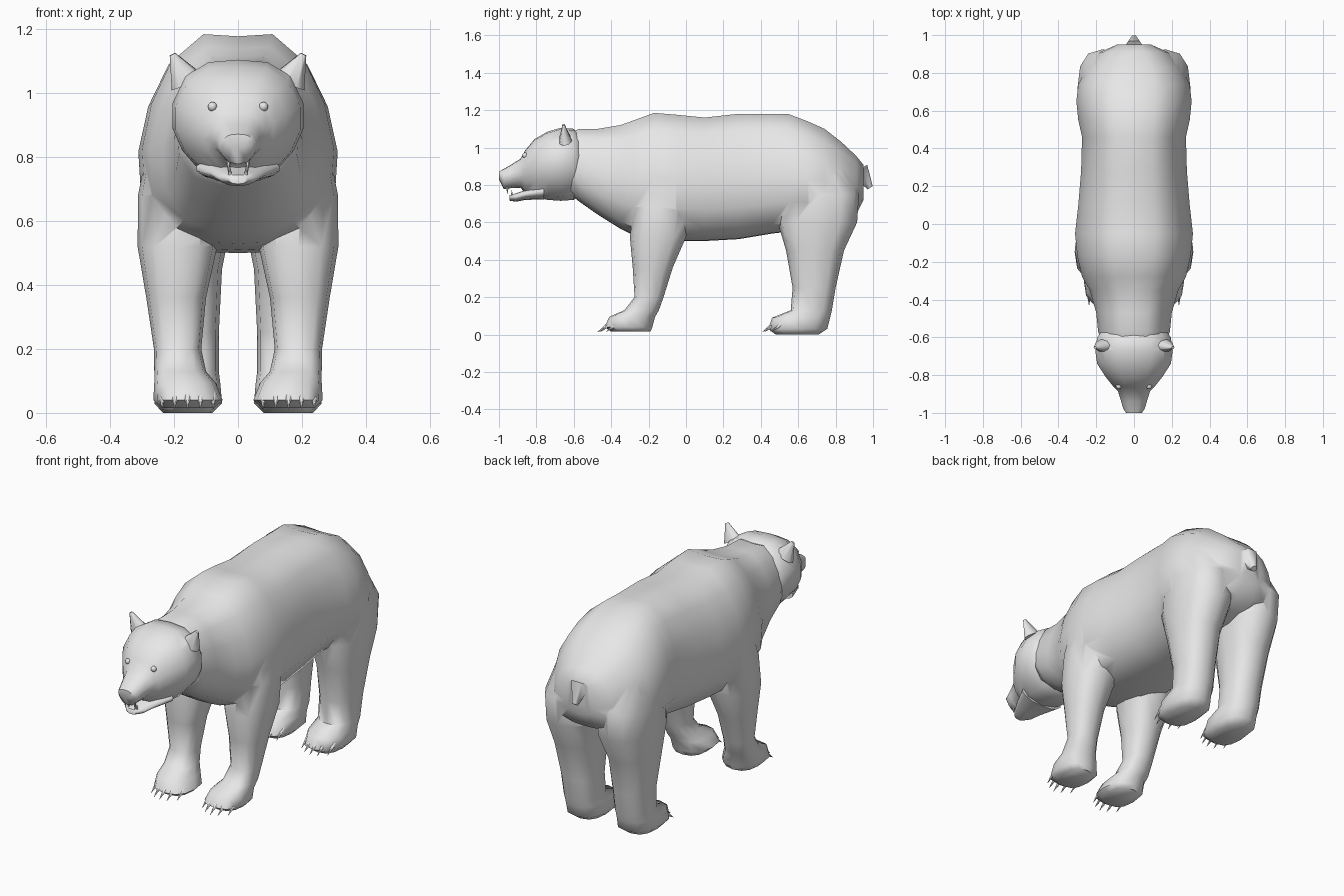
import bpy, bmesh, math
from mathutils import Vector

if "Cube" in bpy.data.objects:
    bpy.data.objects.remove(bpy.data.objects["Cube"])

fur = bpy.data.materials.new("grey_fur")
fur.diffuse_color = (0.8, 0.8, 0.8, 1)
fur.use_nodes = True
fur.node_tree.nodes["Principled BSDF"].inputs["Base Color"].default_value = fur.diffuse_color


def finish(bm, name):
    bmesh.ops.recalc_face_normals(bm, faces=bm.faces)
    me = bpy.data.meshes.new(name)
    bm.to_mesh(me)
    bm.free()
    me.materials.append(fur)
    ob = bpy.data.objects.new(name, me)
    bpy.context.collection.objects.link(ob)
    return ob


def loft(name, rings):
    """Skin a list of equal-length point rings and cap both ends."""
    bm = bmesh.new()
    vs = [[bm.verts.new(p) for p in r] for r in rings]
    n = len(vs[0])
    for a, b in zip(vs, vs[1:]):
        for i in range(n):
            j = (i + 1) % n
            bm.faces.new((a[i], a[j], b[j], b[i]))
    bm.faces.new(vs[0])
    bm.faces.new(vs[-1])
    return finish(bm, name)


def section_loft(name, half, stations):
    """Loft along y; half = (width, height) fractions, top to bottom."""
    full = half + [(-u, t) for u, t in half[-2:0:-1]]
    return loft(name, [[(u * w, y, zb + t * (zt - zb)) for u, t in full]
                       for y, w, zb, zt in stations])


def limb(name, side, levels, n=12):
    """Loft upward through rounded boxes (z, x0, x1, y0, y1)."""
    def p(c):
        return math.copysign(abs(c) ** 0.8, c)
    rings = []
    for z, x0, x1, y0, y1 in levels:
        ring = []
        for i in range(n):
            a = 2 * math.pi * i / n
            ring.append((side * ((x0 + x1) / 2 + (x1 - x0) / 2 * p(math.cos(a))),
                         (y0 + y1) / 2 + (y1 - y0) / 2 * p(math.sin(a)), z))
        rings.append(ring)
    return loft(name, rings)


def spike(name, a, b, r1, r2=0.001, n=6, flat=1.0):
    """Tapered cone from a to b, optionally thinned along y."""
    a, b = Vector(a), Vector(b)
    q = (b - a).to_track_quat('Z', 'Y')
    rings = []
    for c, r in ((a, r1), (b, r2)):
        ring = []
        for i in range(n):
            t = 2 * math.pi * i / n
            o = q @ Vector((r * math.cos(t), r * math.sin(t), 0))
            ring.append(c + Vector((o.x, o.y * flat, o.z)))
        rings.append(ring)
    return loft(name, rings)


def smooth(ob, angle=60):
    bpy.ops.object.select_all(action='DESELECT')
    ob.select_set(True)
    bpy.context.view_layer.objects.active = ob
    bpy.ops.object.shade_smooth_by_angle(angle=math.radians(angle))


def fuse(base, parts):
    """Union the parts into the base and remove them."""
    bpy.context.view_layer.objects.active = base
    for part in parts:
        m = base.modifiers.new("union", 'BOOLEAN')
        m.operation, m.solver, m.object = 'UNION', 'EXACT', part
        bpy.ops.object.modifier_apply(modifier=m.name)
        bpy.data.objects.remove(part)
    smooth(base)


# Torso from neck to rump
torso_half = [(0, .99), (.36, 1), (.7, .87), (.9, .68), (1, .47),
              (.97, .25), (.72, .07), (.3, .005), (0, 0)]
body = section_loft("body", torso_half, [
    (-.62, .17, .75, 1.08), (-.57, .19, .71, 1.10), (-.47, .20, .64, 1.10),
    (-.35, .235, .565, 1.12), (-.28, .275, .53, 1.145), (-.17, .30, .51, 1.185),
    (-.05, .312, .50, 1.175), (.10, .295, .50, 1.16), (.28, .28, .51, 1.18),
    (.46, .275, .54, 1.18), (.55, .295, .55, 1.178), (.65, .305, .56, 1.14),
    (.74, .295, .57, 1.10), (.83, .25, .60, 1.03), (.91, .18, .64, .955),
    (.95, .09, .72, .905)])

# Legs with paws
front_levels = [
    (.90, .13, .27, -.22, -.02), (.68, .08, .313, -.28, .02),
    (.52, .065, .314, -.30, 0), (.36, .10, .287, -.285, -.07),
    (.20, .115, .263, -.275, -.12), (.13, .10, .262, -.33, -.145),
    (.095, .07, .262, -.41, -.165), (.04, .048, .265, -.435, -.18),
    (.015, .075, .24, -.40, -.19)]
hind_levels = [
    (.92, .09, .25, .58, .83), (.75, .03, .30, .50, .925),
    (.60, .02, .30, .49, .915), (.45, .05, .285, .535, .845),
    (.25, .06, .26, .57, .80), (.13, .06, .255, .56, .78),
    (.09, .055, .26, .46, .77), (.03, .05, .262, .44, .755),
    (0, .08, .235, .48, .71)]
parts = [limb("leg", s, lv) for s in (-1, 1) for lv in (front_levels, hind_levels)]

# Short drooping tail
parts.append(spike("tail", (0, .925, .88), (0, .985, .785), .06, .018))
fuse(body, parts)

# Head with upper snout
head_half = [(0, 1), (.45, .98), (.8, .87), (1, .65), (1, .45),
             (.85, .27), (.5, .06), (0, 0)]
head = section_loft("head", head_half, [
    (-.56, .165, .76, 1.06), (-.60, .195, .72, 1.10), (-.67, .205, .715, 1.105),
    (-.74, .195, .72, 1.085), (-.81, .15, .735, 1.045), (-.86, .11, .755, .985),
    (-.885, .085, .785, .94), (-.94, .068, .782, .905), (-.975, .058, .778, .885),
    (-1.0, .042, .83, .872)])

# Lower jaw and ears
jaw = section_loft("jaw", head_half, [
    (-.76, .13, .722, .80), (-.86, .085, .72, .772),
    (-.91, .06, .71, .755), (-.945, .032, .716, .745)])
ears = [spike("ear", (s * .16, -.645, 1.035), (s * .205, -.655, 1.122),
              .055, .01, 8, .65) for s in (-1, 1)]
fuse(head, [jaw] + ears)

for s, side in ((-1, "left"), (1, "right")):
    # Eye
    bm = bmesh.new()
    bmesh.ops.create_uvsphere(bm, u_segments=10, v_segments=6, radius=.015)
    bmesh.ops.translate(bm, verts=bm.verts, vec=(s * .08, -.86, .958))
    smooth(finish(bm, side + "_eye"))

    # Canine teeth
    spike(side + "_upper_tooth", (s * .03, -.955, .79), (s * .03, -.955, .752), .008)
    spike(side + "_lower_tooth", (s * .025, -.93, .74), (s * .025, -.932, .772), .007)

    # Five claws on each paw
    for label, front in (("front", -.43), ("hind", .45)):
        for k in range(-2, 3):
            x = s * (.158 + .04 * k)
            y = front + .011 * k * k
            smooth(spike(f"{side}_{label}_claw", (x, y + .02, .058),
                         (x, y - .042, .014), .013))
